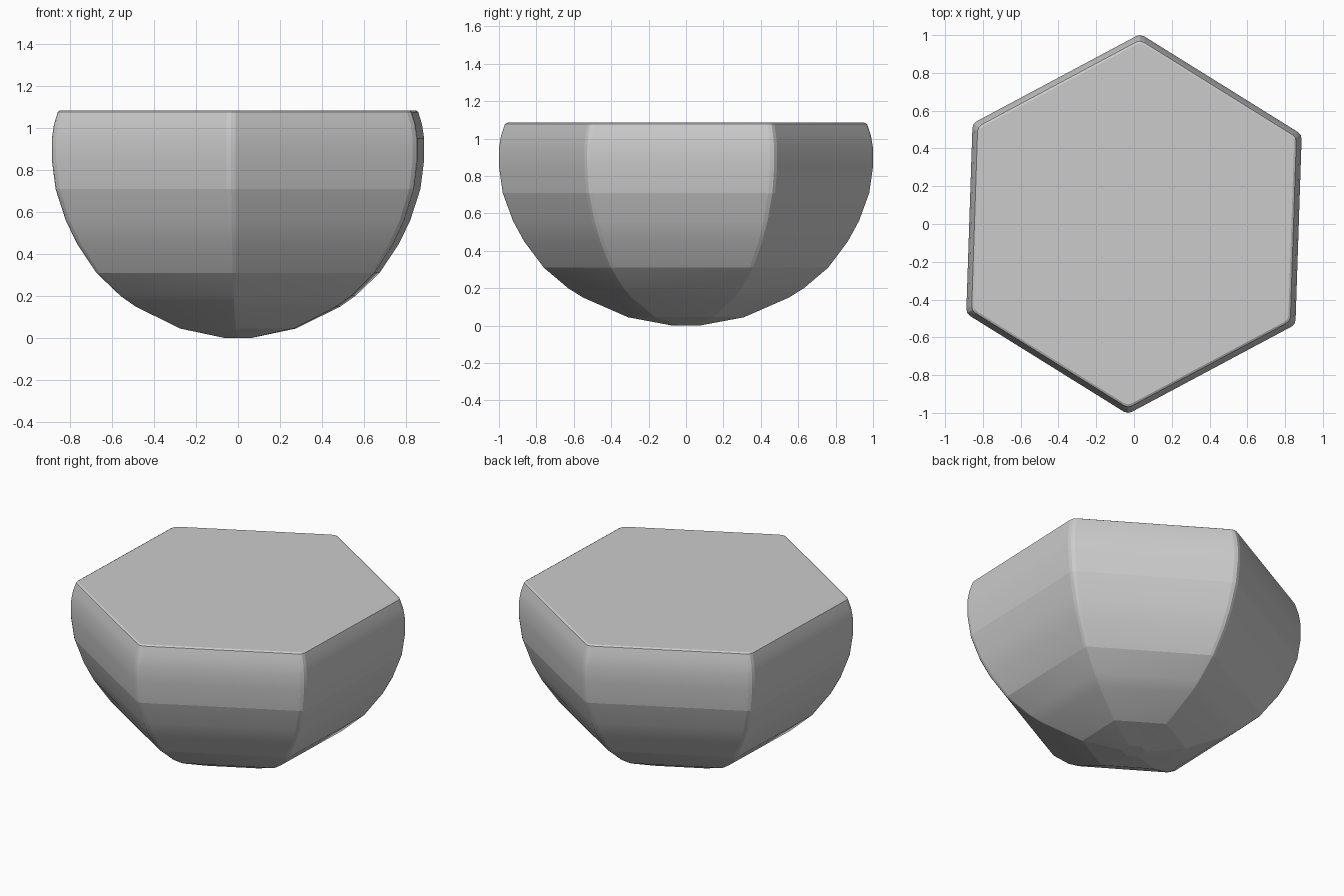
import bpy, bmesh, math
from mathutils import Vector

if "Cube" in bpy.data.objects:
    bpy.data.objects.remove(bpy.data.objects["Cube"])

# (radius at the hexagon corners, height), from base to rim
PROFILE = [(0.07, 0.0), (0.31, 0.045), (0.55, 0.15), (0.63, 0.20), (0.76, 0.31),
           (0.865, 0.45), (0.925, 0.56), (0.98, 0.71), (1.0, 0.85), (1.0, 0.95),
           (0.988, 1.02), (0.968, 1.078), (0.955, 1.085)]
TURN = math.radians(-1.9)
CORNER = 0.025          # how far the softened corner reaches along each side


def hex_ring(radius):
    """Hexagon with every corner softened by three points."""
    pts = [Vector((math.cos(a), math.sin(a))) for a in
           (TURN + math.radians(30 + 60 * i) for i in range(6))]
    ring = []
    for i, p in enumerate(pts):
        before = p.lerp(pts[i - 1], CORNER)
        after = p.lerp(pts[(i + 1) % 6], CORNER)
        middle = (before + after) / 2 * 0.5 + p * 0.5
        ring += [before, middle, after]
    scale = 1 / max(q.y for q in ring)
    return [q * radius * scale for q in ring]


# Faceted hexagonal body, closed at base and top
bm = bmesh.new()
rings = [[bm.verts.new((q.x, q.y, z)) for q in hex_ring(r)] for r, z in PROFILE]
for low, high in zip(rings, rings[1:]):
    n = len(low)
    for i in range(n):
        j = (i + 1) % n
        bm.faces.new((low[i], low[j], high[j], high[i]))
bm.faces.new(rings[0][::-1])
bm.faces.new(rings[-1])
bmesh.ops.recalc_face_normals(bm, faces=bm.faces)

mesh = bpy.data.meshes.new("hexagonal_body")
bm.to_mesh(mesh)
bm.free()
body = bpy.data.objects.new("hexagonal_body", mesh)
bpy.context.collection.objects.link(body)
bpy.context.view_layer.objects.active = body
body.select_set(True)
bpy.ops.object.shade_smooth_by_angle(angle=math.radians(10))
